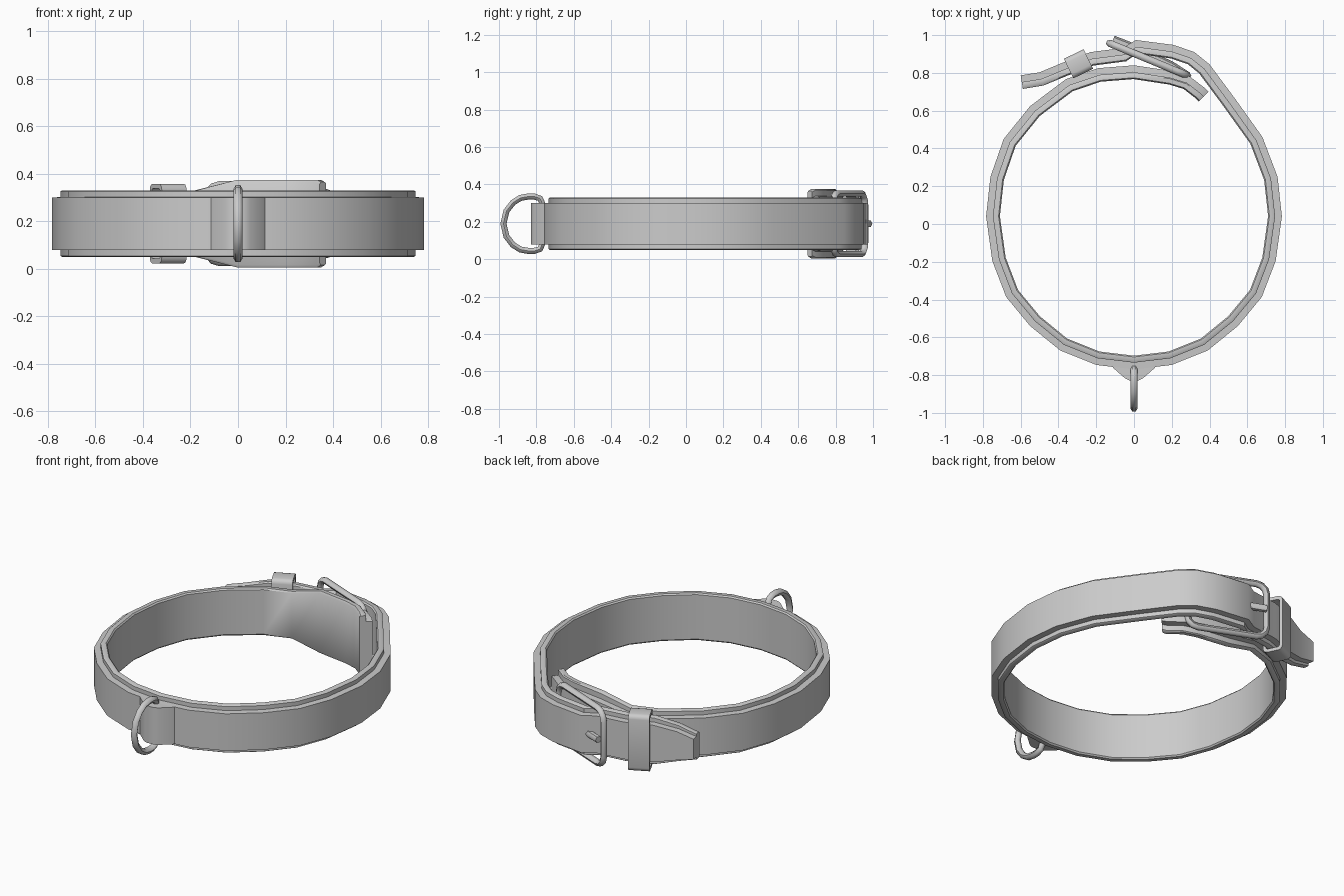
import bpy, bmesh, math
from mathutils import Vector, Matrix

if "Cube" in bpy.data.objects:
    bpy.data.objects.remove(bpy.data.objects["Cube"])

MID = 0.19  # mid height of the collar


def finish(obj, angle=40):
    bpy.ops.object.select_all(action='DESELECT')
    obj.select_set(True)
    bpy.context.view_layer.objects.active = obj
    bpy.ops.object.shade_smooth_by_angle(angle=math.radians(angle))


def mesh_from_rings(name, rings, closed_path=False, angle=40):
    """Skin a list of closed cross-section rings, capping open ends."""
    bm = bmesh.new()
    vr = [[bm.verts.new(p) for p in r] for r in rings]
    n, m = len(vr), len(vr[0])
    for i in range(n if closed_path else n - 1):
        a, b = vr[i], vr[(i + 1) % n]
        for j in range(m):
            k = (j + 1) % m
            bm.faces.new((a[j], a[k], b[k], b[j]))
    if not closed_path:
        bm.faces.new(vr[0])
        bm.faces.new(vr[-1])
    bmesh.ops.recalc_face_normals(bm, faces=bm.faces)
    me = bpy.data.meshes.new(name)
    bm.to_mesh(me)
    bm.free()
    obj = bpy.data.objects.new(name, me)
    bpy.context.collection.objects.link(obj)
    finish(obj, angle)
    return obj


def tube(name, pts, radius, cyclic=False):
    cu = bpy.data.curves.new(name, 'CURVE')
    cu.dimensions = '3D'
    cu.bevel_depth = radius
    cu.bevel_resolution = 1
    cu.use_fill_caps = True
    sp = cu.splines.new('POLY')
    sp.points.add(len(pts) - 1)
    for p, q in zip(sp.points, pts):
        p.co = (*q, 1)
    sp.use_cyclic_u = cyclic
    obj = bpy.data.objects.new(name, cu)
    bpy.context.collection.objects.link(obj)
    bpy.ops.object.select_all(action='DESELECT')
    obj.select_set(True)
    bpy.context.view_layer.objects.active = obj
    bpy.ops.object.convert(target='MESH')
    finish(bpy.context.object, 60)


def rounded_rect(w, h, r, steps=3):
    """Rounded rectangle centred on the origin."""
    out = []
    for cx, cy, a0 in ((1, 1, 0), (-1, 1, 90), (-1, -1, 180), (1, -1, 270)):
        for s in range(steps + 1):
            a = math.radians(a0 + 90 * s / steps)
            out.append((cx * (w / 2 - r) + r * math.cos(a), cy * (h / 2 - r) + r * math.sin(a)))
    return out


# strap: outer-face path (x, y, width factor), from the inner end round to the tail
left = [(-.19, .825), (-.36, .767), (-.55, .624), (-.69, .45), (-.76, .25), (-.783, .04),
        (-.75, -.196), (-.677, -.386), (-.55, -.54), (-.39, -.67), (-.2, -.746)]
path = [(.395, .70, 1.25), (.375, .72, 1.32), (.296, .78, 1.32), (.2, .81, 1.32), (0, .84, 1.32)]
path += [(x, y, 1) for x, y in left] + [(0, -.77, 1)]
path += [(-x, y, 1) for x, y in reversed(left[4:])]
path += [(.68, .46, 1), (.53, .67, 1), (.40, .845, 1), (.32, .91, 1), (.21, .948, 1), (.01, .974, 1),
         (-.06, .932, 1), (-.23, .91, 1), (-.38, .853, 1), (-.5, .803, .77), (-.6, .787, .55)]
# stepped cross-section: wide lining behind a narrower outer layer
half = [(0, .11), (-.036, .112), (-.036, .136), (-.042, .14), (-.066, .14), (-.073, .132)]
section = half + [(d, -z) for d, z in reversed(half)]
rings = []
for i, (x, y, f) in enumerate(path):
    a, b = path[max(i - 1, 0)], path[min(i + 1, len(path) - 1)]
    t = Vector((b[0] - a[0], b[1] - a[1])).normalized()
    nrm = Vector((t.y, -t.x))
    rings.append([(x + nrm.x * d, y + nrm.y * d, MID + z * f) for d, z in section])
mesh_from_rings("strap", rings)

# buckle frame: rounded wire rectangle, tilted across the strap
p0, p1 = Vector((-.13, .957)), Vector((.285, .785))
c, u = (p0 + p1) / 2, (p1 - p0).normalized()
frame = rounded_rect((p1 - p0).length, .325, .06)
tube("buckle_frame", [(c.x + u.x * a, c.y + u.y * a, MID + b) for a, b in frame], .019, True)

# buckle prong: wraps the hinge bar, passes through the strap, rests on the frame
tube("buckle_prong", [(.285, .785, MID), (.2, .84, MID), (.0, .935, MID), (-.11, .978, MID)], .02)

# keeper loop: rounded band around the tail
outer = rounded_rect(.115, .335, .025)
inner = rounded_rect(.08, .295, .012)
rot = Matrix.Translation((-.294, .848, MID)) @ Matrix.Rotation(math.radians(26), 4, 'Z')
rings = []
for o, n in zip(outer, inner):
    rings.append([rot @ Vector((s, p[0], p[1])) for s, p in ((-.058, o), (.058, o), (.058, n), (-.058, n))])
mesh_from_rings("keeper_loop", rings, closed_path=True)

# ring holder: raised fold of leather on the front
fold = [(-.12, -.745), (-.11, -.762), (-.05, -.815), (-.025, -.828),
        (.025, -.828), (.05, -.815), (.11, -.762), (.12, -.745)]
mesh_from_rings("ring_holder", [[(x, y, z) for x, y in fold] for z in (.08, .30)])

# leash ring: D-shaped wire through the holder
arc = [(-.765, .10), (-.78, .135), (-.81, .145), (-.84, .146), (-.885, .138), (-.925, .113), (-.96, .068)]
ring = [(0, y, MID + z) for y, z in arc] + [(0, -.976, MID)]
ring += [(0, y, MID - z) for y, z in reversed(arc)]
tube("leash_ring", ring, .019, True)
